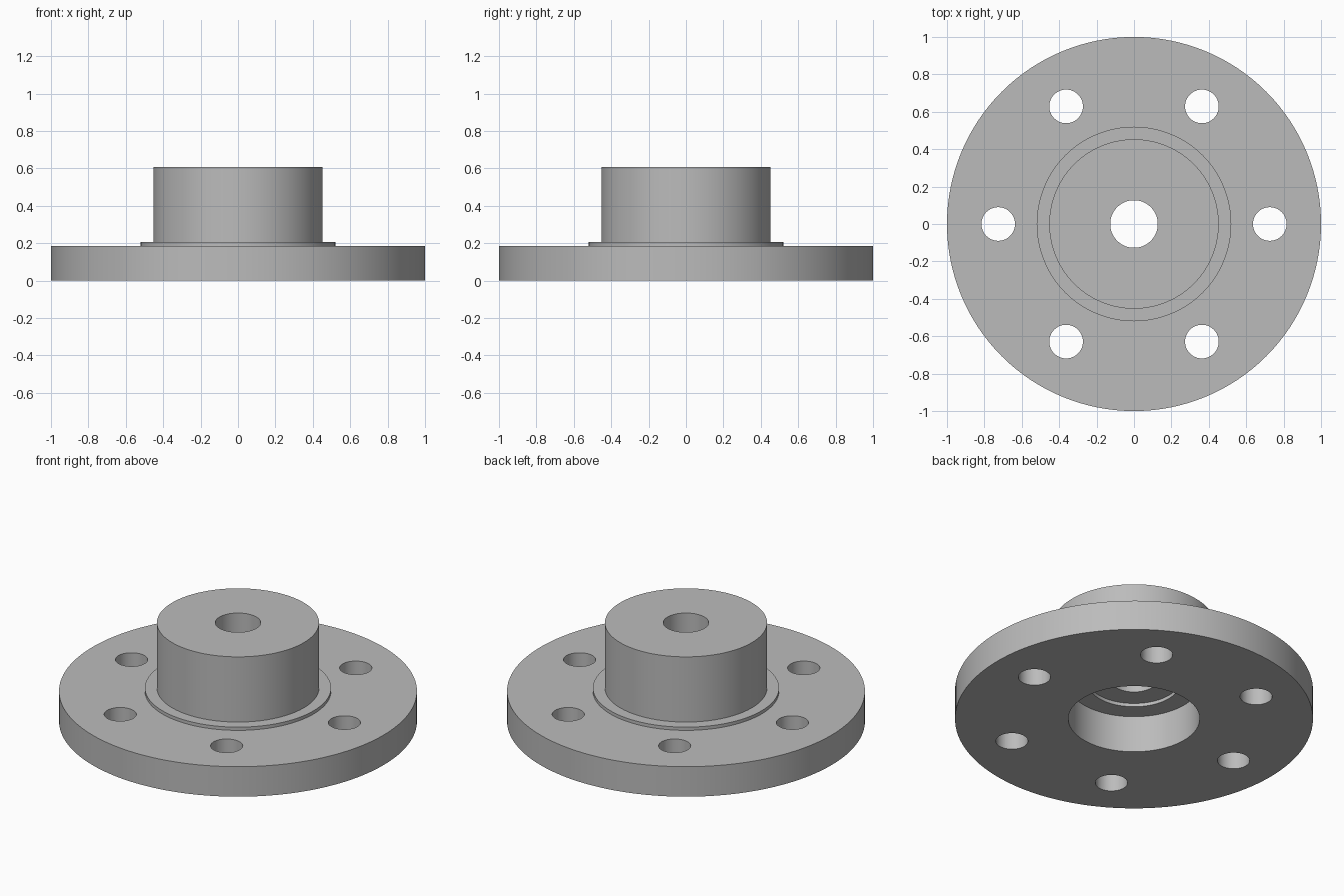
import bpy, bmesh, math

if "Cube" in bpy.data.objects:
    bpy.data.objects.remove(bpy.data.objects["Cube"])

SEGMENTS = 128
HOLE_COUNT, HOLE_RADIUS, HOLE_CIRCLE = 6, 0.09, 0.726

steel = bpy.data.materials.new("plain grey")
steel.diffuse_color = (0.5, 0.5, 0.5, 1)
steel.use_nodes = True
steel.node_tree.nodes["Principled BSDF"].inputs["Base Color"].default_value = steel.diffuse_color


def lathe(name, profile):
    """Revolve a closed (radius, height) profile around z."""
    bm = bmesh.new()
    rings = []
    for i in range(SEGMENTS):
        a = 2 * math.pi * i / SEGMENTS
        rings.append([bm.verts.new((r * math.cos(a), r * math.sin(a), z)) for r, z in profile])
    n = len(profile)
    for i in range(SEGMENTS):
        a, b = rings[i], rings[(i + 1) % SEGMENTS]
        for j in range(n):
            k = (j + 1) % n
            bm.faces.new((a[j], b[j], b[k], a[k]))
    bmesh.ops.recalc_face_normals(bm, faces=bm.faces)
    mesh = bpy.data.meshes.new(name)
    bm.to_mesh(mesh)
    bm.free()
    mesh.materials.append(steel)
    obj = bpy.data.objects.new(name, mesh)
    bpy.context.collection.objects.link(obj)
    return obj


# Flange, raised shoulder, hub, through bore and stepped recess underneath
flange = lathe("flanged_hub", [
    (0.367, 0), (1, 0), (1, 0.185), (0.52, 0.185), (0.52, 0.205),
    (0.453, 0.205), (0.453, 0.607), (0.127, 0.607), (0.127, 0.247),
    (0.255, 0.247), (0.255, 0.226), (0.367, 0.226),
])

# Ring of bolt hole cutters
bm = bmesh.new()
for i in range(HOLE_COUNT):
    a = 2 * math.pi * i / HOLE_COUNT
    made = bmesh.ops.create_cone(bm, cap_ends=True, segments=48, radius1=HOLE_RADIUS,
                                 radius2=HOLE_RADIUS, depth=0.6)
    bmesh.ops.translate(bm, verts=made["verts"],
                        vec=(HOLE_CIRCLE * math.cos(a), HOLE_CIRCLE * math.sin(a), 0.1))
mesh = bpy.data.meshes.new("bolt_hole_cutters")
bm.to_mesh(mesh)
bm.free()
mesh.materials.append(steel)
cutters = bpy.data.objects.new("bolt_hole_cutters", mesh)
bpy.context.collection.objects.link(cutters)

# Cut the bolt holes
cut = flange.modifiers.new("bolt_holes", 'BOOLEAN')
cut.operation = 'DIFFERENCE'
cut.solver = 'EXACT'
cut.object = cutters
bpy.context.view_layer.objects.active = flange
flange.select_set(True)
bpy.ops.object.modifier_apply(modifier=cut.name)
bpy.data.objects.remove(cutters)

# Smooth round walls, crisp rims
bpy.ops.object.shade_smooth_by_angle(angle=math.radians(30))
